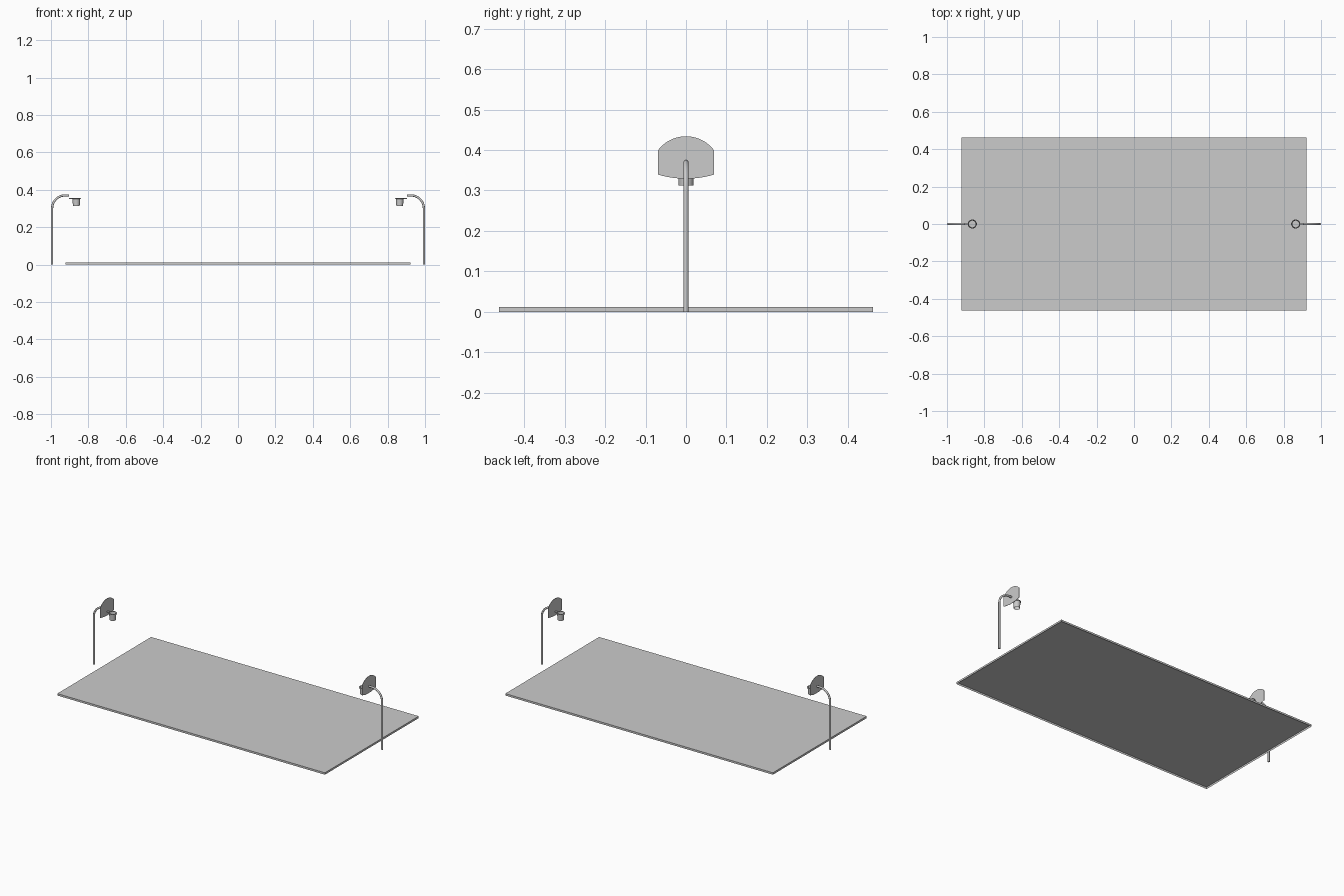
import bpy, bmesh, math

if "Cube" in bpy.data.objects:
    bpy.data.objects.remove(bpy.data.objects["Cube"])


def mesh_object(name, bm):
    me = bpy.data.meshes.new(name)
    bm.to_mesh(me)
    bm.free()
    ob = bpy.data.objects.new(name, me)
    bpy.context.scene.collection.objects.link(ob)
    return ob


def mirror_x(ob):
    # both ends of the court are identical
    m = ob.modifiers.new("mirror", "MIRROR")
    m.use_axis[0] = True
    return ob


def smooth(ob):
    bpy.ops.object.select_all(action="DESELECT")
    ob.select_set(True)
    bpy.context.view_layer.objects.active = ob
    bpy.ops.object.shade_smooth_by_angle(angle=math.radians(40))


def sweep(name, path, r, sides=16):
    # round tube along a path lying in the y = 0 plane
    bm = bmesh.new()
    rings = []
    for i, (x, z) in enumerate(path):
        a, b = path[max(i - 1, 0)], path[min(i + 1, len(path) - 1)]
        t = math.atan2(b[1] - a[1], b[0] - a[0])
        ring = []
        for k in range(sides):
            u = 2 * math.pi * k / sides
            c = r * math.cos(u)
            ring.append(bm.verts.new((x - c * math.sin(t), r * math.sin(u), z + c * math.cos(t))))
        rings.append(ring)
    for p, q in zip(rings, rings[1:]):
        for k in range(sides):
            n = (k + 1) % sides
            bm.faces.new((p[k], p[n], q[n], q[k]))
    bm.faces.new(rings[0])
    bm.faces.new(rings[-1])
    bmesh.ops.recalc_face_normals(bm, faces=bm.faces)
    return mesh_object(name, bm)


def lathe(name, profile, cx, closed, sides=32):
    # revolve (radius, z) points about a vertical axis at x = cx
    bm = bmesh.new()
    rings = [[bm.verts.new((cx + r * math.cos(2 * math.pi * k / sides),
                            r * math.sin(2 * math.pi * k / sides), z))
              for k in range(sides)] for r, z in profile]
    for p, q in zip(rings, rings[1:] + (rings[:1] if closed else [])):
        for k in range(sides):
            n = (k + 1) % sides
            bm.faces.new((p[k], p[n], q[n], q[k]))
    bmesh.ops.recalc_face_normals(bm, faces=bm.faces)
    return mesh_object(name, bm)


def box(name, x0, x1, y0, y1, z0, z1, open_bottom=False):
    bm = bmesh.new()
    bmesh.ops.create_cube(bm, size=1)
    for v in bm.verts:
        v.co = (x1 if v.co.x > 0 else x0, y1 if v.co.y > 0 else y0, z1 if v.co.z > 0 else z0)
    if open_bottom:
        bm.faces.ensure_lookup_table()
        low = [f for f in bm.faces if f.normal.z < -0.5]
        bmesh.ops.delete(bm, geom=low, context="FACES_ONLY")
    return mesh_object(name, bm)


# court slab, hollow underneath
box("court_floor", -0.923, 0.923, -0.462, 0.462, 0, 0.012, open_bottom=True)

# bent goal posts
bend = 0.07
px, pz = 0.994, 0.370
path = [(px, 0), (px, pz - bend)]
for i in range(1, 13):
    a = math.pi / 2 * i / 12
    path.append((px - bend + bend * math.cos(a), pz - bend + bend * math.sin(a)))
path.append((0.904, pz))
smooth(mirror_x(sweep("goal_post", path, 0.006)))

# fan-shaped backboards with arched top and bottom edges
outline = []
n = 16
for i in range(n + 1):
    t = -1 + 2 * i / n
    outline.append((0.069 * t, 0.329 + 0.010 * t * t))
for i in range(n + 1):
    t = 1 - 2 * i / n
    R = (0.069 ** 2 + 0.034 ** 2) / (2 * 0.034)
    outline.append((0.069 * t, 0.434 - R + math.sqrt(R * R - (0.069 * t) ** 2)))
bm = bmesh.new()
face = bm.faces.new([bm.verts.new((0.9025, y, z)) for y, z in outline])
ext = bmesh.ops.extrude_face_region(bm, geom=[face])
for v in ext["geom"]:
    if isinstance(v, bmesh.types.BMVert):
        v.co.x = 0.9045
bmesh.ops.recalc_face_normals(bm, faces=bm.faces)
mirror_x(mesh_object("backboard", bm))

# rims, brackets and nets
hx, hz = 0.8645, 0.354
rim = [(0.0217 + 0.0025 * math.cos(i * math.pi / 4), hz + 0.0025 * math.sin(i * math.pi / 4))
       for i in range(8)]
smooth(mirror_x(lathe("hoop_rim", rim, hx, True)))
mirror_x(box("rim_bracket", hx + 0.021, 0.903, -0.005, 0.005, hz - 0.002, hz + 0.002))
smooth(mirror_x(lathe("hoop_net", [(0.0212, hz), (0.0195, 0.335), (0.0180, 0.312)], hx, False)))
